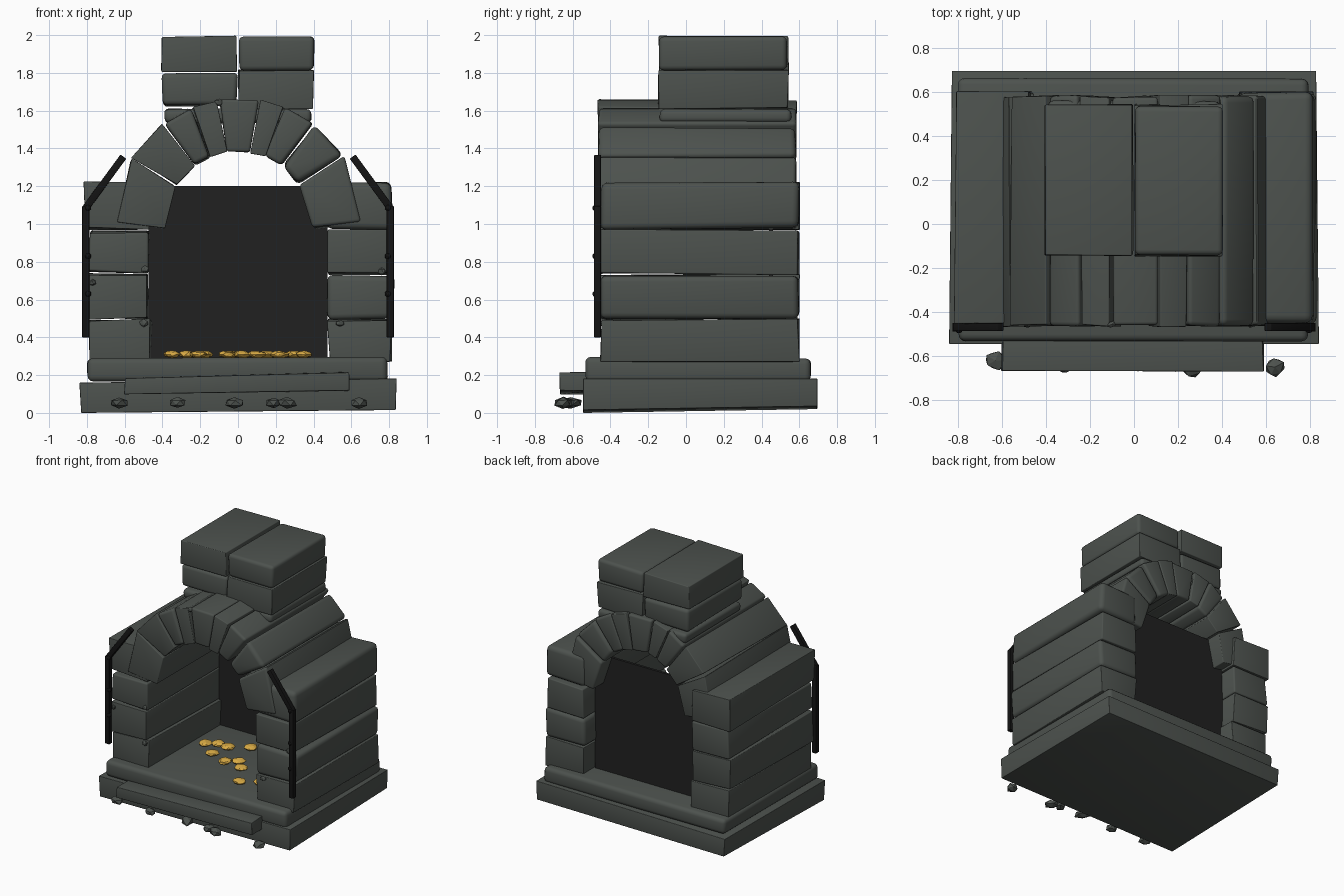
import bpy, bmesh, math, random
from mathutils import Vector, Matrix

if "Cube" in bpy.data.objects:
    bpy.data.objects.remove(bpy.data.objects["Cube"])

random.seed(4)


def material(name, rgb):
    m = bpy.data.materials.new(name)
    m.diffuse_color = (*rgb, 1)
    m.use_nodes = True
    m.node_tree.nodes["Principled BSDF"].inputs["Base Color"].default_value = m.diffuse_color
    return m


STONE = material("grey stone", (0.074, 0.084, 0.076))
SOOT = material("soot black", (0.015, 0.015, 0.015))
IRON = material("dark iron", (0.007, 0.007, 0.007))
GOLD = material("ember gold", (0.70, 0.41, 0.06))


def finish(bm, name, mat, smooth=True):
    bmesh.ops.recalc_face_normals(bm, faces=bm.faces)
    me = bpy.data.meshes.new(name)
    bm.to_mesh(me)
    bm.free()
    me.materials.append(mat)
    ob = bpy.data.objects.new(name, me)
    bpy.context.collection.objects.link(ob)
    if smooth:
        bpy.ops.object.select_all(action='DESELECT')
        ob.select_set(True)
        bpy.context.view_layer.objects.active = ob
        bpy.ops.object.shade_smooth_by_angle(angle=math.radians(35))
    return ob


def stone(name, quad, y0, y1, round_=0.0, jitter=0.008, mat=STONE):
    """Block from an x-z outline swept from y0 to y1, slightly uneven, edges worn by round_."""
    bm = bmesh.new()
    j = lambda: random.uniform(-jitter, jitter)
    rings = [[bm.verts.new((x + j(), y + j(), z + j())) for x, z in quad] for y in (y0, y1)]
    n = len(quad)
    bm.faces.new(rings[0])
    bm.faces.new(rings[1][::-1])
    for i in range(n):
        k = (i + 1) % n
        bm.faces.new((rings[0][i], rings[1][i], rings[1][k], rings[0][k]))
    bmesh.ops.recalc_face_normals(bm, faces=bm.faces)
    if round_:
        bmesh.ops.bevel(bm, geom=bm.edges[:], offset=round_, segments=3,
                        profile=0.5, affect='EDGES', clamp_overlap=True)
    return finish(bm, name, mat)


def rect(x0, x1, z0, z1):
    return [(x0, z0), (x1, z0), (x1, z1), (x0, z1)]


def lump(name, loc, size, mat, subdiv=1, rough=0.15):
    """Small rough faceted nugget."""
    bm = bmesh.new()
    bmesh.ops.create_icosphere(bm, subdivisions=subdiv, radius=1)
    turn = Matrix.Rotation(random.uniform(0, 6.28), 3, 'Z')
    for v in bm.verts:
        p = v.co * random.uniform(1 - rough, 1 + rough)
        v.co = Vector(loc) + turn @ Vector((p.x * size[0], p.y * size[1], p.z * size[2]))
    return finish(bm, name, mat, False)


# Base slabs and the tilted front step
base = stone("base_slab", [(-0.83, 0.0), (0.835, 0.015), (0.84, 0.182), (-0.84, 0.16)],
             -0.545, 0.695, 0.004, 0.0)
for v in base.data.vertices:
    if v.co.y > 0 and v.co.z < 0.1:
        v.co.z += 0.02
    if v.co.y > 0:
        v.co.x *= 0.985
stone("hearth_slab", rect(-0.80, 0.79, 0.165, 0.292), -0.53, 0.66, 0.03, 0.005)
stone("front_step", [(-0.60, 0.10), (0.59, 0.12), (0.585, 0.215), (-0.595, 0.185)],
      -0.668, -0.50, 0.004, 0.004)

# Side walls: four courses each side (z0, z1, inner x, outer x, rounding)
left = [(0.27, 0.495, 0.462, 0.79, 0.005), (0.50, 0.735, 0.475, 0.80, 0.005),
        (0.745, 0.96, 0.47, 0.79, 0.012), (0.975, 1.22, 0.47, 0.815, 0.005)]
right = [(0.27, 0.495, 0.48, 0.81, 0.005), (0.50, 0.73, 0.475, 0.825, 0.03),
         (0.735, 0.965, 0.48, 0.80, 0.008), (0.975, 1.22, 0.47, 0.815, 0.035)]
for side, sx, courses in (("left", -1, left), ("right", 1, right)):
    for i, (z0, z1, xi, xo, r) in enumerate(courses):
        stone(f"{side}_wall_block_{i + 1}", rect(sx * xi, sx * xo, z0, z1),
              -0.455, 0.595, r, 0.009)

# Arch: nine wedge stones around a centre at z = 1
angles = [180, 148.5, 127, 112, 99, 80.5, 68, 53, 33, 0]
ROUND = [0.006, 0.006, 0.02, 0.006, 0.015, 0.006, 0.02, 0.03, 0.018]


def polar(a, r):
    return (r * math.cos(math.radians(a)), 1.0 + r * math.sin(math.radians(a)))


for i in range(9):
    a, b = angles[i], angles[i + 1]
    quad = [polar(a - 0.4, 0.385), polar(a - 0.4, 0.662),
            polar(b + 0.4, 0.662), polar(b + 0.4, 0.385)]
    if i == 0:
        quad[0], quad[1] = (-0.39, 0.975), (-0.635, 1.015)
    if i == 8:
        quad[3], quad[2] = (0.40, 0.975), (0.655, 1.01)
    stone(f"arch_stone_{i + 1}", quad, -0.462, 0.58, ROUND[i], 0.007)

# Chimney: low bedding stones, then two courses of two
for s, n in ((-1, "left"), (1, "right")):
    stone(f"chimney_bedding_{n}", rect(s * 0.01, s * 0.39, 1.535, 1.61), -0.14, 0.56, 0.025, 0.004)
stone("chimney_lower_left", rect(-0.40, -0.005, 1.625, 1.795), -0.14, 0.54, 0.025, 0.006)
stone("chimney_lower_right", rect(0.005, 0.40, 1.612, 1.815), -0.145, 0.54, 0.005, 0.006)
stone("chimney_upper_left", rect(-0.405, -0.005, 1.806, 1.994), -0.14, 0.54, 0.006, 0.005)
stone("chimney_upper_right", rect(0.008, 0.405, 1.816, 1.99), -0.14, 0.535, 0.025, 0.006)

# Soot-dark back panel
stone("back_panel", rect(-0.475, 0.475, 0.27, 1.2), 0.44, 0.46, 0, 0, SOOT)

# Iron straps: upright, slanted arm and rivets on both front corners
for s, n in ((-1, "left"), (1, "right")):
    stone(f"{n}_iron_upright", rect(s * 0.787, s * 0.825, 0.40, 1.095), -0.488, -0.45, 0.004, 0, IRON)
    stone(f"{n}_iron_arm", [(s * 0.822, 1.095), (s * 0.79, 1.075), (s * 0.592, 1.345), (s * 0.622, 1.368)],
          -0.486, -0.45, 0.004, 0, IRON)
    for k, z in enumerate((0.63, 0.83, 1.085)):
        lump(f"{n}_rivet_{k + 1}", (s * 0.795, -0.478, z), (0.018, 0.018, 0.018), IRON, 2, 0)

# Embers on the hearth floor
embers = [(-.35, .09), (-.27, .14), (-.18, .13), (-.21, -.02), (-.06, -.08), (-.04, .22), (.02, -.02),
          (.10, -.10), (.22, -.30), (.35, -.22), (.30, .10), (.15, .18)]
for i, (x, y) in enumerate(embers):
    lump(f"ember_{i + 1}", (x, y, 0.31), (0.05, 0.046, 0.019), GOLD, 2, 0.14)

# Rubble in front of the base
rubble = [(-.63, -.62, .055), (-.32, -.645, .036), (-.02, -.61, .07),
          (.19, -.63, .04), (.26, -.65, .055), (.64, -.65, .048)]
for i, (x, y, r) in enumerate(rubble):
    lump(f"rubble_{i + 1}", (x, y, 0.053), (r, 0.045, 0.03), STONE)

# Small chips clinging to the wall corners
for i, (x, z) in enumerate([(-.50, .475), (-.495, .76), (-.77, .69), (.54, .475), (.76, .75), (-.10, 1.645)]):
    lump(f"chip_{i + 1}", (x, -0.455, z), (0.028, 0.014, 0.02), STONE)
